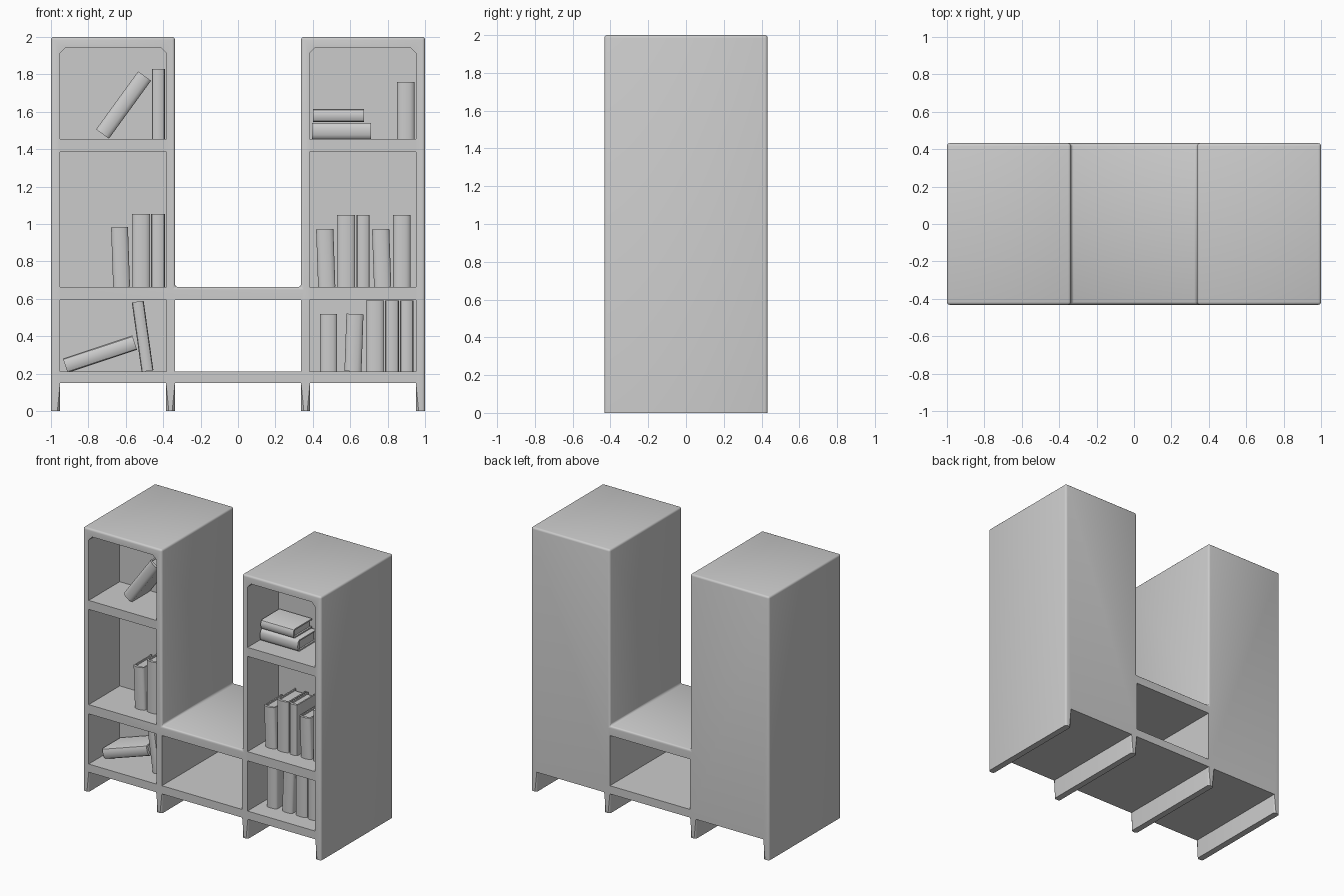
import bpy, bmesh, math
from mathutils import Matrix

if "Cube" in bpy.data.objects:
    bpy.data.objects.remove(bpy.data.objects["Cube"])

FRONT, BACK = -0.432, 0.432
POCKET_BACK = -0.06


def add_prism(bm, pts, y0, y1):
    """Extrude an x-z outline from y0 to y1 inside bm."""
    a = [bm.verts.new((x, y0, z)) for x, z in pts]
    b = [bm.verts.new((x, y1, z)) for x, z in pts]
    bm.faces.new(a)
    bm.faces.new(b[::-1])
    n = len(pts)
    for i in range(n):
        j = (i + 1) % n
        bm.faces.new((a[j], a[i], b[i], b[j]))


def make_object(name, bm):
    bmesh.ops.recalc_face_normals(bm, faces=bm.faces)
    me = bpy.data.meshes.new(name)
    bm.to_mesh(me)
    bm.free()
    ob = bpy.data.objects.new(name, me)
    bpy.context.collection.objects.link(ob)
    return ob


def select_only(ob):
    bpy.ops.object.select_all(action='DESELECT')
    ob.select_set(True)
    bpy.context.view_layer.objects.active = ob


# Cabinet body: two towers, low seat and panel feet as one front outline
half = [(0.337, 0.15), (0.337, 0), (0.385, 0), (0.385, 0.15), (0.951, 0.15),
        (0.951, 0), (1, 0), (1, 2), (0.337, 2), (0.337, 0.663)]
bm = bmesh.new()
add_prism(bm, half + [(-x, z) for x, z in reversed(half)], FRONT, BACK)
bmesh.ops.recalc_face_normals(bm, faces=bm.faces)
# Round the outside edges; keep the underside of the floor crisp
edges = [e for e in bm.edges
         if not all(abs(v.co.z - 0.15) < 1e-4 or v.co.z < 1e-4 for v in e.verts)
         or abs(e.verts[0].co.z - e.verts[1].co.z) > 0.1]
bmesh.ops.bevel(bm, geom=edges, offset=0.015, segments=3, profile=0.5,
                affect='EDGES', clamp_overlap=True)
body = make_object("cabinet_body", bm)

# Cutters: three shelf pockets per tower plus the open bay under the seat
L, R, C = 0.383, 0.951, 0.03
bm = bmesh.new()
for s in (-1, 1):
    top = [(L, 1.454), (R, 1.454), (R, 1.943 - C), (R - C, 1.943),
           (L + C, 1.943), (L, 1.943 - C)]
    mid = [(L, 0.663), (R, 0.663), (R, 1.386), (L, 1.386)]
    low = [(L, 0.212), (R, 0.212), (R, 0.593), (L, 0.593)]
    for pts in (top, mid, low):
        add_prism(bm, [(s * x, z) for x, z in pts], FRONT - 0.1, POCKET_BACK)
add_prism(bm, [(-0.336, 0.212), (0.336, 0.212), (0.336, 0.593), (-0.336, 0.593)],
          FRONT - 0.1, BACK + 0.1)
cutter = make_object("pocket_cutter", bm)
cutter.hide_render = True
mod = body.modifiers.new("pockets", 'BOOLEAN')
mod.operation, mod.solver, mod.object = 'DIFFERENCE', 'EXACT', cutter
select_only(body)
bpy.ops.object.modifier_apply(modifier=mod.name)
bpy.data.objects.remove(cutter)
select_only(body)
bpy.ops.object.shade_smooth_by_angle(angle=math.radians(35))


def book(name, x, z, thick, height, tilt=0.0, y=-0.3, depth=0.225):
    """Book centred at (x, z): wrapped cover with rounded spine, inset pages."""
    w, t, d = thick / 2, 0.01, depth
    spine = [(-w * math.cos(a), 0.018 - 0.018 * math.sin(a))
             for a in [math.pi * i / 6 for i in range(7)]]
    cover = [(-w, d)] + spine + [(w, d), (w - t, d), (w - t, 0.022),
                                 (-w + t, 0.022), (-w + t, d)]
    bm = bmesh.new()
    add_prism(bm, cover, -height / 2, height / 2)
    p = w - t
    add_prism(bm, [(-p, 0.022), (p, 0.022), (p, d - 0.012), (-p, d - 0.012)],
              -height / 2 + 0.012, height / 2 - 0.012)
    # Stand the profile upright: outline second axis becomes depth
    for v in bm.verts:
        v.co.y, v.co.z = v.co.z, v.co.y
    ob = make_object(name, bm)
    ob.matrix_world = (Matrix.Translation((x, y, z))
                       @ Matrix.Rotation(math.radians(tilt), 4, 'Y'))
    select_only(ob)
    bpy.ops.object.shade_smooth_by_angle(angle=math.radians(35))


# Standing books per shelf: (centre x, thickness, height, tilt in degrees)
shelves = {
    "top_left": (1.454, [(-0.426, 0.07, 0.375, 0)]),
    "top_right": (1.454, [(0.897, 0.092, 0.306, 0)]),
    "middle_left": (0.663, [(-0.628, 0.09, 0.32, -2), (-0.518, 0.096, 0.39, 0),
                            (-0.427, 0.075, 0.39, 0)]),
    "middle_right": (0.663, [(0.469, 0.092, 0.31, -2), (0.578, 0.096, 0.385, 0),
                             (0.669, 0.07, 0.385, 0), (0.768, 0.092, 0.31, -2),
                             (0.876, 0.092, 0.385, 0)]),
    "bottom_left": (0.212, [(-0.51, 0.064, 0.375, -8)]),
    "bottom_right": (0.212, [(0.485, 0.091, 0.307, 0), (0.62, 0.091, 0.307, 2),
                             (0.733, 0.096, 0.38, 0), (0.823, 0.075, 0.38, 0),
                             (0.902, 0.07, 0.38, 0)]),
}
for shelf, (floor, books) in shelves.items():
    for i, (x, thick, height, tilt) in enumerate(books, 1):
        book(f"book_{shelf}_{i}", x, floor + height / 2, thick, height, tilt)

# Leaning and lying books
book("leaning_book_top", -0.612, 1.636, 0.085, 0.383, 36)
book("leaning_book_bottom", -0.738, 0.304, 0.08, 0.39, 71.6)
book("stacked_book_lower", 0.553, 1.497, 0.086, 0.316, 90)
book("stacked_book_upper", 0.537, 1.58, 0.07, 0.274, 90)
